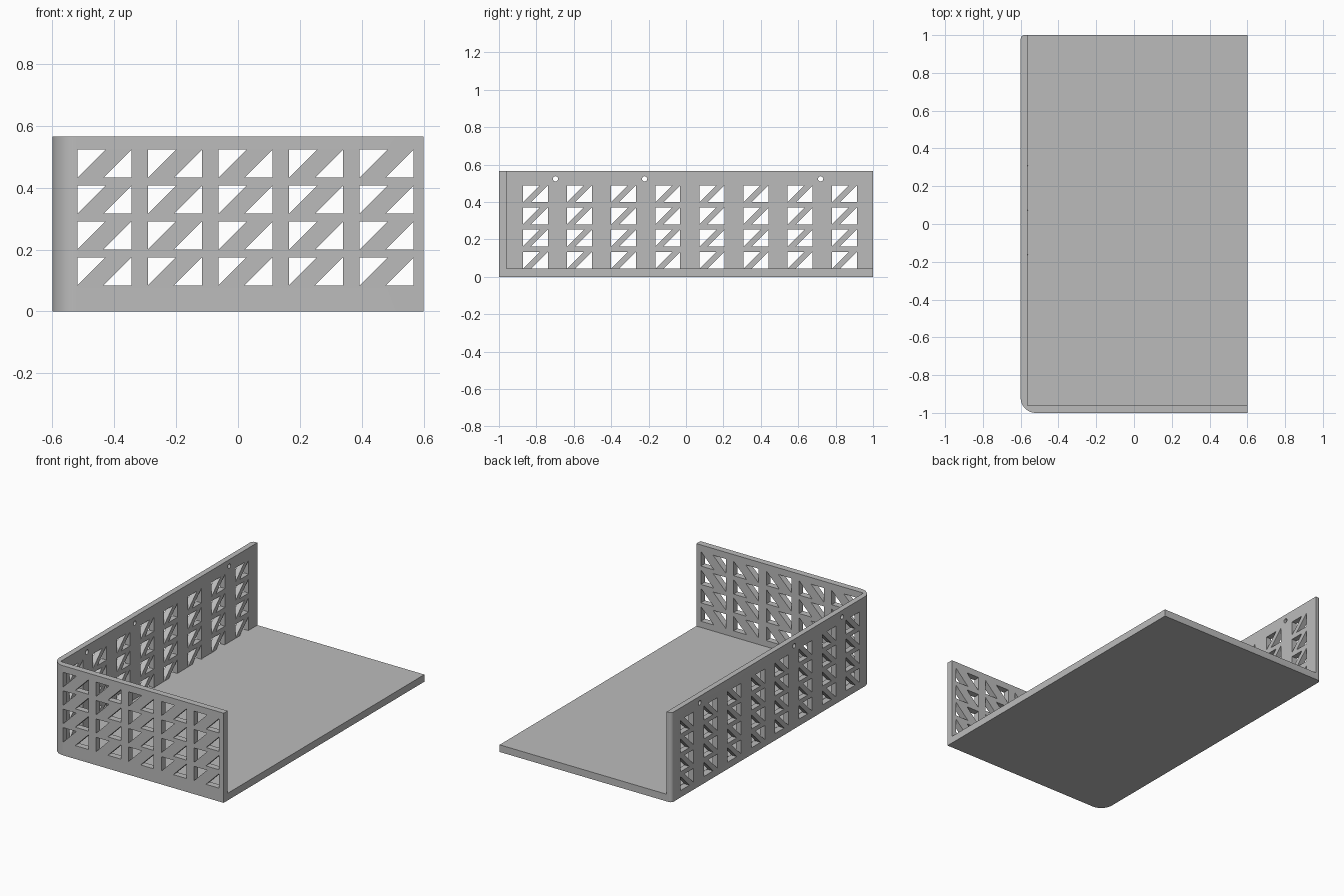
import bpy, bmesh, math

if "Cube" in bpy.data.objects:
    bpy.data.objects.remove(bpy.data.objects["Cube"])

GREY = bpy.data.materials.new("plain grey")
GREY.diffuse_color = (0.5, 0.5, 0.5, 1)
GREY.use_nodes = True
GREY.node_tree.nodes["Principled BSDF"].inputs["Base Color"].default_value = GREY.diffuse_color

HEIGHT, FLOOR = 0.565, 0.045
INNER_X, INNER_Y = -0.565, -0.96


def prism(bm, base, offset):
    """Closed solid made by sweeping a polygon along an offset."""
    n = len(base)
    a = [bm.verts.new(p) for p in base]
    b = [bm.verts.new([p[i] + offset[i] for i in range(3)]) for p in base]
    bm.faces.new(a)
    bm.faces.new(b[::-1])
    for i in range(n):
        j = (i + 1) % n
        bm.faces.new((a[j], a[i], b[i], b[j]))


def make_object(name, bm):
    bmesh.ops.recalc_face_normals(bm, faces=bm.faces[:])
    mesh = bpy.data.meshes.new(name)
    bm.to_mesh(mesh)
    bm.free()
    ob = bpy.data.objects.new(name, mesh)
    bpy.context.collection.objects.link(ob)
    mesh.materials.append(GREY)
    return ob


def arc(cx, cy, r, start, end, steps):
    angles = [math.radians(start + (end - start) * i / steps) for i in range(steps + 1)]
    return [(cx + r * math.cos(t), cy + r * math.sin(t)) for t in angles]


def triangle_pair(left, top, width, size):
    """Upper-left and lower-right triangles of one lattice cell."""
    right, low = left + width, top - size
    return [[(left, top), (left, low), (left + size, top)],
            [(right, low), (right, top), (right - size, low)]]


def cut(target, cutter):
    cutter.hide_render = True
    mod = target.modifiers.new("cut", 'BOOLEAN')
    mod.operation, mod.solver, mod.object = 'DIFFERENCE', 'EXACT', cutter
    bpy.context.view_layer.objects.active = target
    bpy.ops.object.modifier_apply(modifier=mod.name)
    bpy.data.objects.remove(cutter)


# Solid block with a rounded front corner and a softened rear edge
outline = [(0.6, -1), (0.6, 1)]
outline += arc(-0.58, 0.98, 0.02, 90, 180, 6)
outline += arc(-0.52, -0.92, 0.08, 180, 270, 16)
bm = bmesh.new()
prism(bm, [(x, y, 0) for x, y in outline], (0, 0, HEIGHT))
tray = make_object("corner_tray", bm)

# Open space above the floor
bm = bmesh.new()
prism(bm, [(INNER_X, INNER_Y, FLOOR), (1, INNER_Y, FLOOR),
           (1, 1.5, FLOOR), (INNER_X, 1.5, FLOOR)], (0, 0, 1))
cut(tray, make_object("cavity_cutter", bm))

# Triangular lattice through the front wall
bm = bmesh.new()
for col in range(5):
    for row in range(4):
        for tri in triangle_pair(-0.519 + 0.228 * col, 0.523 - 0.116 * row, 0.175, 0.091):
            prism(bm, [(x, -1.05, z) for x, z in tri], (0, 0.1, 0))

# Triangular lattice and screw holes through the side wall
for col in range(8):
    for row in range(4):
        for tri in triangle_pair(-0.872 + 0.236 * col, 0.489 - 0.1185 * row, 0.133, 0.09):
            prism(bm, [(-0.65, y, z) for y, z in tri], (0.09, 0, 0))
for y in (-0.698, -0.221, 0.72):
    prism(bm, [(-0.65, a, b) for a, b in arc(y, 0.524, 0.014, 0, 345, 23)], (0.09, 0, 0))
cut(tray, make_object("lattice_cutter", bm))

tray.select_set(True)
bpy.context.view_layer.objects.active = tray
bpy.ops.object.shade_smooth_by_angle(angle=math.radians(30))
